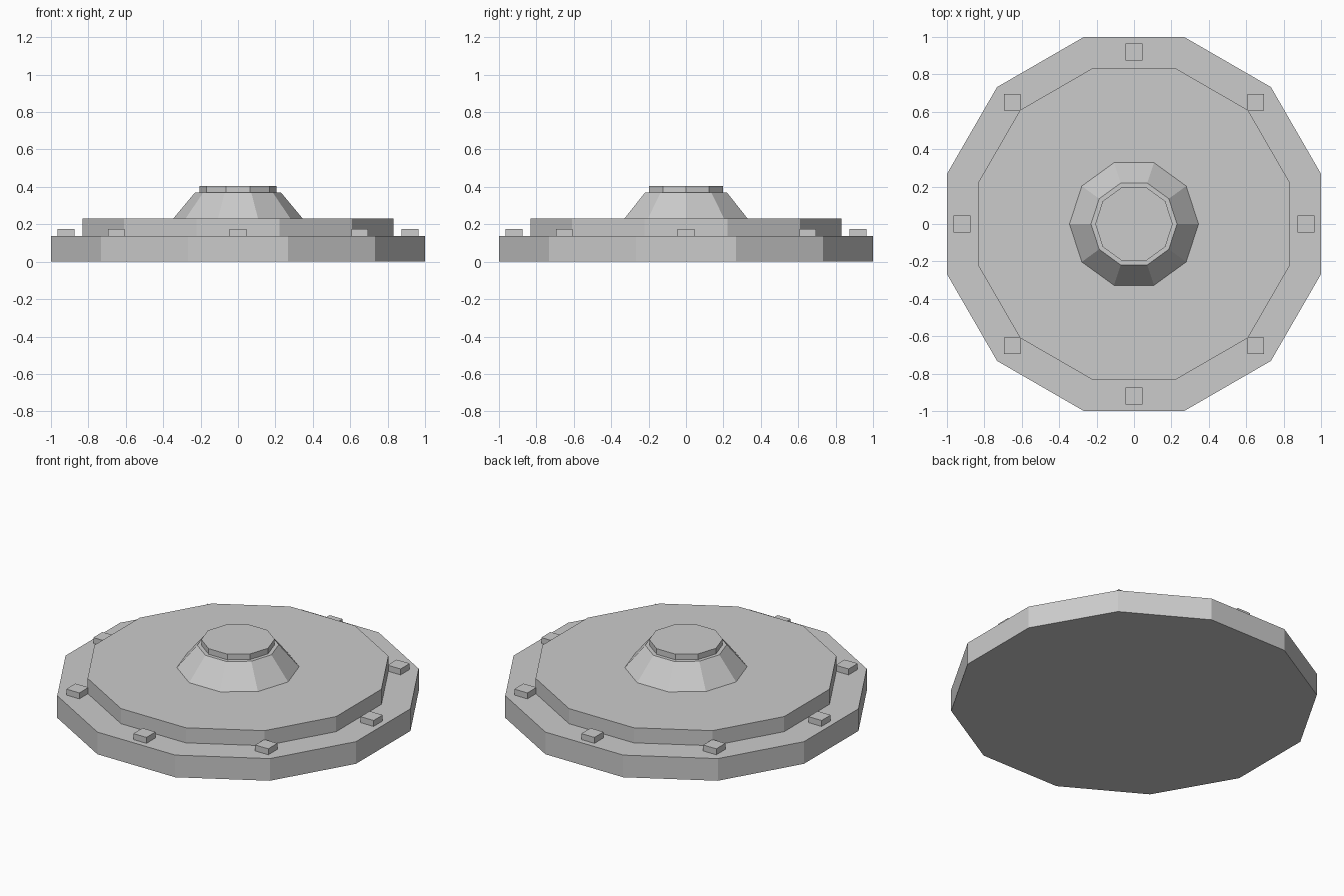
import bpy, bmesh
from math import cos, sin, pi, radians

if "Cube" in bpy.data.objects:
    bpy.data.objects.remove(bpy.data.objects["Cube"])


def frustum(name, sides, r_bottom, r_top, z0, z1, turn=0.0, centre=(0, 0)):
    """Closed flat-faced prism or tapered prism; first corner at angle `turn`."""
    bm = bmesh.new()
    rings = []
    for r, z in ((r_bottom, z0), (r_top, z1)):
        rings.append([bm.verts.new((centre[0] + r * cos(turn + 2 * pi * i / sides),
                                    centre[1] + r * sin(turn + 2 * pi * i / sides), z))
                      for i in range(sides)])
    low, high = rings
    bm.faces.new(low[::-1])
    bm.faces.new(high)
    for i in range(sides):
        j = (i + 1) % sides
        bm.faces.new((low[i], low[j], high[j], high[i]))
    mesh = bpy.data.meshes.new(name)
    bm.to_mesh(mesh)
    bm.free()
    obj = bpy.data.objects.new(name, mesh)
    bpy.context.collection.objects.link(obj)
    return obj


# Twelve-sided tiers, flats facing the axes (radius from flat distance)
flat12 = cos(pi / 12)
frustum("base_disc", 12, 1.0 / flat12, 1.0 / flat12, 0, 0.138, pi / 12)
frustum("upper_disc", 12, 0.832 / flat12, 0.832 / flat12, 0.138, 0.232, pi / 12)

# Ten-sided tapered hub and its cap
frustum("hub", 10, 0.345, 0.23, 0.232, 0.37)
frustum("hub_cap", 10, 0.207, 0.207, 0.37, 0.405)

# Square bolts around the rim, all aligned to the axes
for k in range(8):
    a = radians(45 * k)
    half_diagonal = 0.045 * 2 ** 0.5
    frustum(f"rim_bolt_{k + 1}", 4, half_diagonal, half_diagonal, 0.138, 0.175,
            pi / 4, (0.92 * cos(a), 0.92 * sin(a)))
